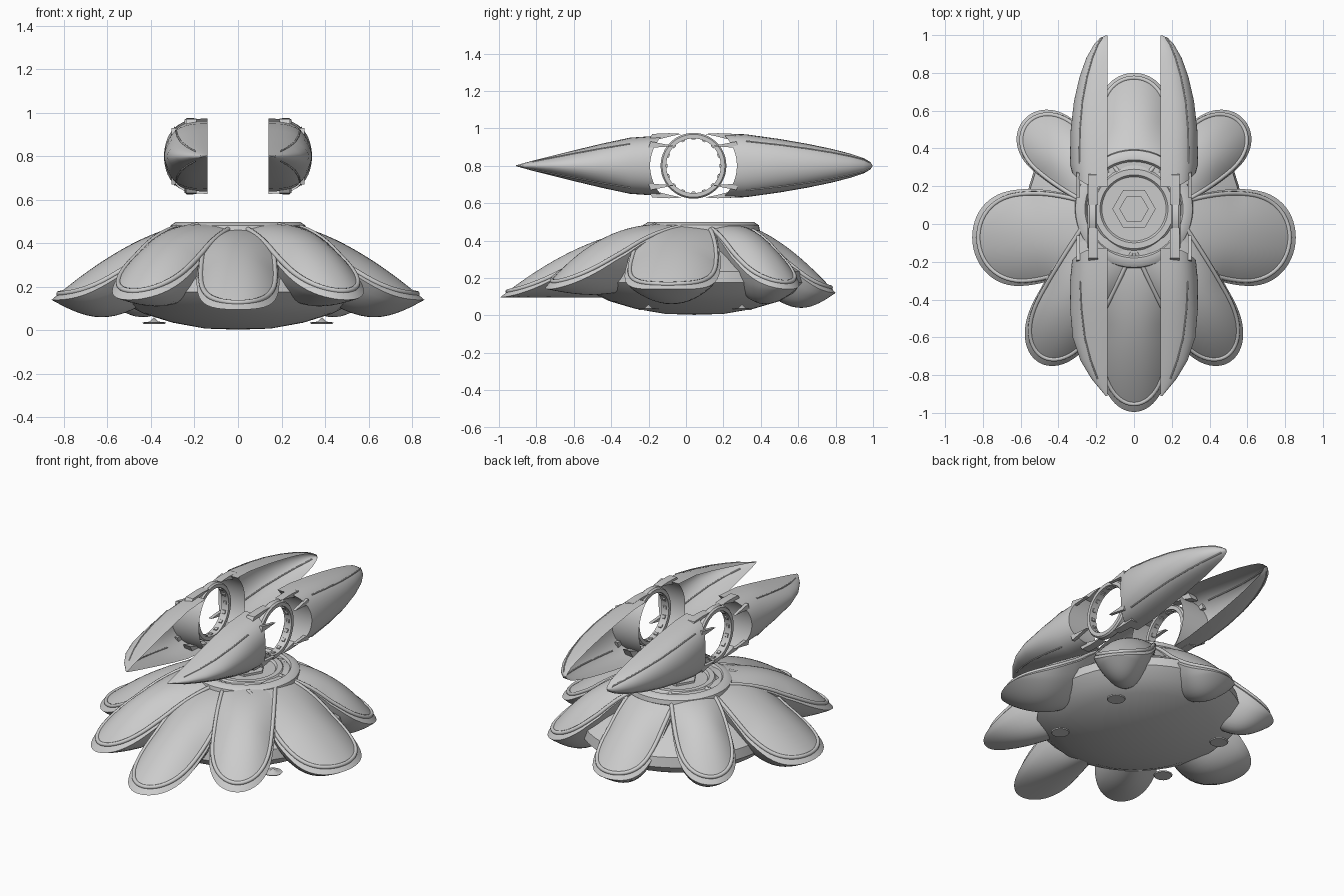
import bpy, bmesh
from math import pi, sin, cos, sqrt
from mathutils import Vector

cube = bpy.data.objects.get("Cube")
if cube:
    bpy.data.objects.remove(cube, do_unlink=True)

grey = bpy.data.materials.new("plain grey")
grey.use_nodes = True
grey.diffuse_color = (0.6, 0.6, 0.6, 1)
grey.node_tree.nodes["Principled BSDF"].inputs["Base Color"].default_value = (0.6, 0.6, 0.6, 1)


def finish(name, bm, angle=40):
    """Turn a bmesh into a smooth shaded object."""
    bmesh.ops.remove_doubles(bm, verts=bm.verts, dist=0.0005)
    bmesh.ops.recalc_face_normals(bm, faces=bm.faces)
    mesh = bpy.data.meshes.new(name)
    bm.to_mesh(mesh)
    bm.free()
    mesh.materials.append(grey)
    obj = bpy.data.objects.new(name, mesh)
    bpy.context.collection.objects.link(obj)
    bpy.ops.object.select_all(action='DESELECT')
    obj.select_set(True)
    bpy.context.view_layer.objects.active = obj
    bpy.ops.object.shade_smooth_by_angle(angle=angle * pi / 180)


def skin(bm, rings, closed=True):
    """Join rows of points with quads."""
    rows = [[bm.verts.new(p) for p in ring] for ring in rings]
    n = len(rows[0])
    for a, b in zip(rows, rows[1:]):
        for i in range(n if closed else n - 1):
            j = (i + 1) % n
            bm.faces.new((a[i], a[j], b[j], b[i]))
    return rows


def lathe(name, profile, centre, steps=48, stretch=1.0):
    bm = bmesh.new()
    rings = [[(centre[0] + r * cos(2 * pi * i / steps),
               centre[1] + stretch * r * sin(2 * pi * i / steps), z)
              for i in range(steps)] for r, z in profile]
    skin(bm, rings)
    finish(name, bm)


def tube(name, points, radius):
    curve = bpy.data.curves.new(name, 'CURVE')
    curve.dimensions = '3D'
    curve.bevel_depth = radius
    curve.bevel_resolution = 2
    spline = curve.splines.new('POLY')
    spline.points.add(len(points) - 1)
    for sp, p in zip(spline.points, points):
        sp.co = (*p, 1)
    curve.materials.append(grey)
    obj = bpy.data.objects.new(name, curve)
    bpy.context.collection.objects.link(obj)


def petal(name, base, tip, width, tip_z, drop, power, root=0.6, top_z=0.49):
    """Thick drooping petal with a rounded end and a beaded rim."""
    base, tip = Vector(base), Vector(tip)
    side = (tip - base).normalized().orthogonal()

    def half_width(t):
        w = width * (root + (1 - root) * sin(pi / 2 * min(t / 0.6, 1)))
        if t > 0.6:
            w *= sqrt(max(0, 1 - ((t - 0.6) / 0.4) ** 2.3))
        return w

    def upper(t, v):
        p = base.lerp(tip, t) + side * v * half_width(t)
        z = top_z - (top_z - tip_z) * t ** power
        droop = (0.02 + 0.08 * min(t / 0.5, 1)) * (half_width(t) / width) ** 2
        return Vector((p.x, p.y, z - droop * abs(v) ** 2.2))

    def lower(t, v):
        p = upper(t, v)
        edge = upper(t, 1).z
        keel = min(tip_z - drop * sin(pi * min(1, (1 - t) / 0.7)), edge)
        p.z = edge - (edge - keel) * (1 - abs(v) ** 2) ** 0.8
        return p

    vs = [i / 8 for i in range(-8, 9)]
    bm = bmesh.new()
    rings = []
    for k in range(25):
        t = sin(pi / 2 * k / 24)
        rings.append([upper(t, v) for v in vs] + [lower(t, v) for v in vs[-2:0:-1]])
    rows = skin(bm, rings)
    bm.faces.new(rows[0])
    finish(name, bm, 50)

    # Rim follows the outline a little way in from the edge
    rim = []
    for i in range(25):
        s = sin(pi / 2 * i / 24)
        rim.append((0.95 * s, 0.9 * half_width(s) / half_width(0.95 * s)))
    path = [upper(t, v) for t, v in rim] + [upper(t, -v) for t, v in rim[-2::-1]]
    tube(name + "_rim", path, 0.012)


# Flower petals
petal("front_petal", (0, -0.16), (0, -0.995), 0.19, 0.095, 0, 1.8, 0.7, 0.465)
petal("back_petal", (0, 0.27), (0, 0.80), 0.185, 0.12, 0.08, 1.6, 0.85)
for sx, label in ((1, "left"), (-1, "right")):
    petal(label + "_side_petal", (sx * 0.2, -0.03), (sx * 0.855, -0.1), 0.255, 0.14, 0.08, 1.6)
    petal(label + "_back_petal", (sx * 0.16, 0.19), (sx * 0.585, 0.55), 0.172, 0.14, 0.08, 2.2, 0.75)
    petal(label + "_front_petal", (sx * 0.14, -0.08), (sx * 0.5, -0.735), 0.185, 0.14, 0.03, 2.4, 0.88)

# Bowl under the petals
lathe("bowl", [(0, 0.003), (0.15, 0.008), (0.3, 0.035), (0.43, 0.075), (0.52, 0.12),
               (0.575, 0.175), (0.565, 0.235), (0.46, 0.31), (0.3, 0.39), (0.2, 0.42), (0, 0.42)],
      (0, 0.045), 48, 1.05)

# Stepped round hub on top
lathe("hub", [(0, 0.47), (0.075, 0.47), (0.075, 0.482), (0.17, 0.482), (0.18, 0.494),
              (0.21, 0.494), (0.22, 0.484), (0.25, 0.484), (0.26, 0.498), (0.285, 0.498),
              (0.31, 0.482), (0.315, 0.455), (0.25, 0.4), (0, 0.4)], (0, 0.08))
lathe("hub_nut", [(0.075, 0.46), (0.075, 0.495), (0.115, 0.495), (0.115, 0.46)], (0, 0.08), 6)

# Small round feet under the bowl
for sx in (1, -1):
    for y in (-0.2, 0.3):
        lathe("foot", [(0, 0.03), (0.05, 0.03), (0.055, 0.036), (0.02, 0.04), (0, 0.06)],
              (sx * 0.385, y), 16)

# Floating pods: each station is y, half height, outer x, section roundness
FRONT = [(-0.3, 0.150, 0.338, 0.65), (-0.45, 0.118, 0.338, 0.75), (-0.6, 0.082, 0.325, 0.9),
         (-0.72, 0.052, 0.285, 1), (-0.82, 0.027, 0.225, 1), (-0.91, 0.002, 0.15, 1)]
BACK = [(0.32, 0.168, 0.34, 0.6), (0.5, 0.143, 0.335, 0.6), (0.65, 0.117, 0.318, 0.6),
        (0.78, 0.09, 0.288, 0.65), (0.88, 0.064, 0.252, 0.7), (0.95, 0.041, 0.212, 0.7),
        (0.985, 0.02, 0.18, 0.7), (0.998, 0.002, 0.15, 0.7)]
AXIS_Y, AXIS_Z, INNER = 0.04, 0.8, 0.14


def pod(name, sx, direction, stations):
    """Half round shell, open on the inside, hollowed to wrap round the ring."""
    angles = [pi * (i / 24 - 0.5) for i in range(25)]
    h0 = 0.162 if direction < 0 else 0.173
    rings = []
    for y, h, xo, p in [(None, h0, 0.328, 0.6)] + stations:
        row = []
        for a in angles:
            dz = h * sin(a)
            yy = AXIS_Y + direction * sqrt(0.232 ** 2 - dz * dz) if y is None else y
            x = INNER + (xo - INNER) * max(cos(a), 0) ** p
            row.append(Vector((sx * x, yy, AXIS_Z + dz)))
        rings.append(row)
    bm = bmesh.new()
    skin(bm, rings, closed=False)
    # Hollow end wall facing the ring
    skin(bm, [rings[0], [Vector((sx * INNER, p.y, p.z)) for p in rings[0]]], closed=False)
    bmesh.ops.dissolve_degenerate(bm, dist=0.0004, edges=bm.edges)
    finish(name, bm, 35)
    # Raised seam along the upper and lower outside
    for up in (1, -1):
        seam = [(sx * (INNER + (xo - INNER) * cos(0.9) ** p), y, AXIS_Z + up * h * sin(0.9))
                for y, h, xo, p in stations[:-1]]
        tube(name + "_seam", seam, 0.004)


def prism(name, profile, x0, x1):
    """Side profile in y and z, extruded across x."""
    bm = bmesh.new()
    rows = skin(bm, [[(x, y, z) for y, z in profile] for x in (x0, x1)])
    for row in rows:
        bm.faces.new(row)
    finish(name, bm, 30)


ARM = [(0.06, 0.17), (0.13, 0.174), (0.22, 0.17), (0.25, 0.12), (0.19, 0.14), (0.12, 0.158)]
SPIKE = [(0.1, 0.105), (0.23, 0.13), (0.24, 0.095)]
for sx, label in ((1, "left"), (-1, "right")):
    pod(label + "_front_pod", sx, -1, FRONT)
    pod(label + "_back_pod", sx, 1, BACK)

    # Joint ring between the pods
    bm = bmesh.new()
    section = [(0.195, 0.146), (0.195, 0.168), (0.205, 0.176), (0.235, 0.176),
               (0.245, 0.168), (0.245, 0.146)]
    rings = [[(sx * x, AXIS_Y + r * cos(2 * pi * i / 48), AXIS_Z + r * sin(2 * pi * i / 48))
              for x, r in section] for i in range(49)]
    skin(bm, rings)
    finish(label + "_ring", bm, 30)

    # Studs on the inside of the ring
    for i in range(16):
        a = 2 * pi * i / 16
        c, s = cos(a), sin(a)
        quad = [(AXIS_Y + r * c - w * s, AXIS_Z + r * s + w * c)
                for r, w in ((0.148, -0.012), (0.148, 0.012), (0.139, 0.009), (0.139, -0.009))]
        prism(label + "_ring_stud", quad, sx * 0.21, sx * 0.23)

    # Arms holding the ring, and spikes beside it
    for sy in (1, -1):
        for sz in (1, -1):
            for part, profile, x0, x1 in (("_arm", ARM, 0.19, 0.24), ("_spike", SPIKE, 0.285, 0.305)):
                prism(label + part, [(AXIS_Y + sy * y, AXIS_Z + sz * z) for y, z in profile],
                      sx * x0, sx * x1)
